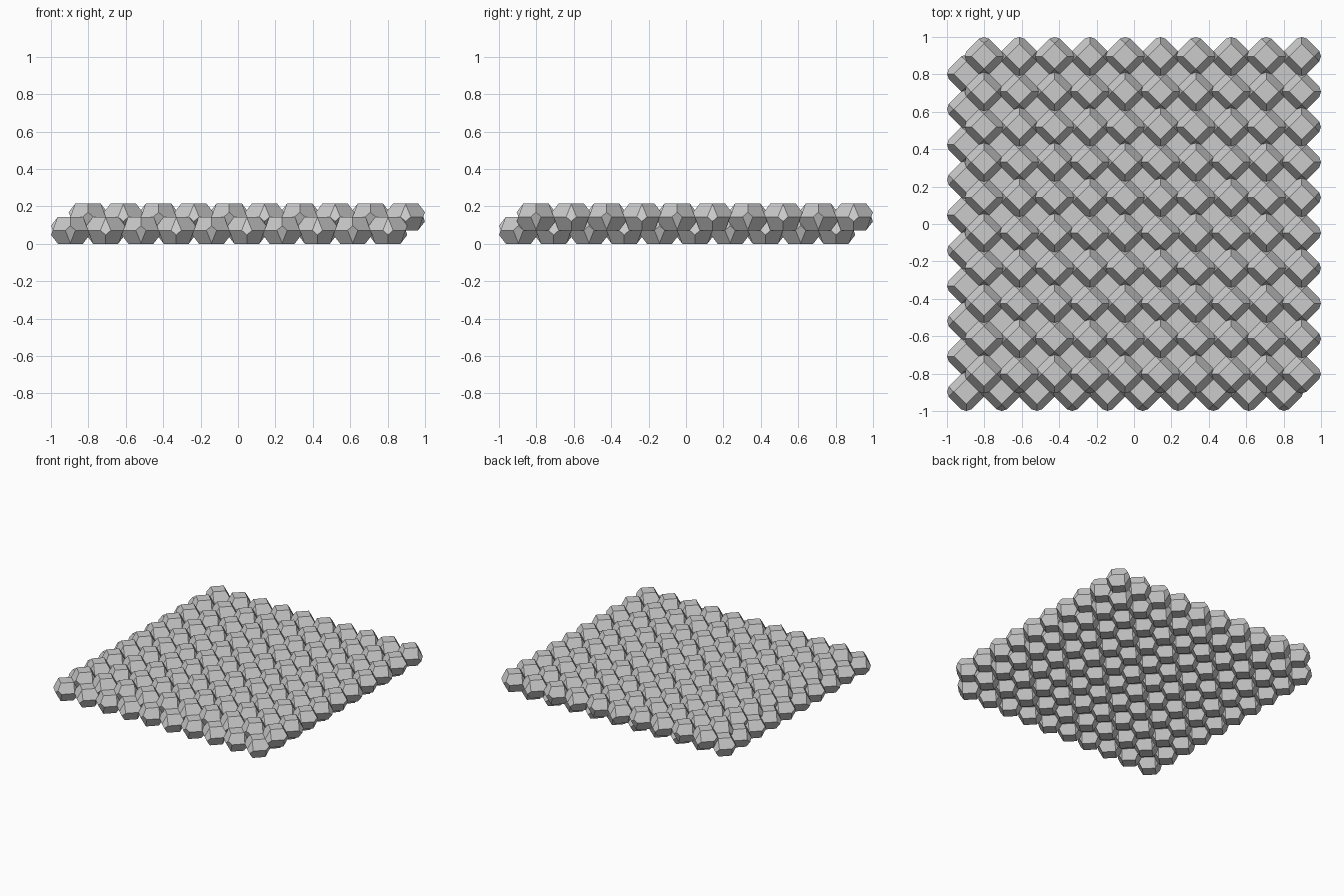
import bpy
import bmesh
from mathutils import Vector

if "Cube" in bpy.data.objects:
    bpy.data.objects.remove(bpy.data.objects["Cube"], do_unlink=True)

COUNT = 10          # cells along each side
PITCH = 0.1887      # spacing inside a layer
HALF = PITCH / 2
RISE = 0.0722       # height between layers, and half of a cell's height
TILT = 0.36         # lean of the side faces

# One flat grey for every cell
grey = bpy.data.materials.new("stone_grey")
grey.use_nodes = True
colour = (0.6, 0.6, 0.6, 1)
grey.diffuse_color = colour
grey.node_tree.nodes["Principled BSDF"].inputs["Base Color"].default_value = colour


def slice_off(bm, point, normal):
    """Cut away everything beyond a plane and close the opening."""
    bmesh.ops.bisect_plane(bm, geom=bm.verts[:] + bm.edges[:] + bm.faces[:],
                           dist=1e-6, plane_co=point, plane_no=normal,
                           clear_outer=True)
    rim = [e for e in bm.edges if e.is_boundary]
    if rim:
        bmesh.ops.edgeloop_fill(bm, edges=rim)


def make_cell_mesh():
    """Flattened fourteen-sided block whose side faces lean alternately."""
    bm = bmesh.new()
    bmesh.ops.create_cube(bm, size=1)
    # Flat top and bottom
    for side in (-1, 1):
        slice_off(bm, Vector((0, 0, side * RISE)), Vector((0, 0, side)))
    # Eight sloping faces toward the neighbouring layer
    for sx in (-1, 1):
        for sy in (-1, 1):
            for sz in (-1, 1):
                neighbour = Vector((sx * HALF, sy * HALF, sz * RISE))
                slice_off(bm, neighbour / 2, neighbour.normalized())
    # Side faces: front and back lean down, left and right lean up
    for side in (-1, 1):
        slice_off(bm, Vector((0, side * HALF, 0)),
                  Vector((0, side, -TILT)).normalized())
        slice_off(bm, Vector((side * HALF, 0, 0)),
                  Vector((side, 0, TILT)).normalized())
    bmesh.ops.recalc_face_normals(bm, faces=bm.faces[:])
    mesh = bpy.data.meshes.new("block_cell")
    bm.to_mesh(mesh)
    bm.free()
    mesh.materials.append(grey)
    return mesh


cell_mesh = make_cell_mesh()

# Two staggered layers; every other block is given a quarter turn
for layer, shift, height in (("lower", -HALF / 2, RISE),
                             ("upper", HALF / 2, 2 * RISE)):
    for i in range(COUNT):
        for j in range(COUNT):
            block = bpy.data.objects.new(f"{layer}_block_{i}_{j}", cell_mesh)
            block.location = ((i - (COUNT - 1) / 2) * PITCH + shift,
                              (j - (COUNT - 1) / 2) * PITCH + shift,
                              height)
            if (i + j) % 2:
                block.rotation_euler.z = 1.5707963
            bpy.context.collection.objects.link(block)
